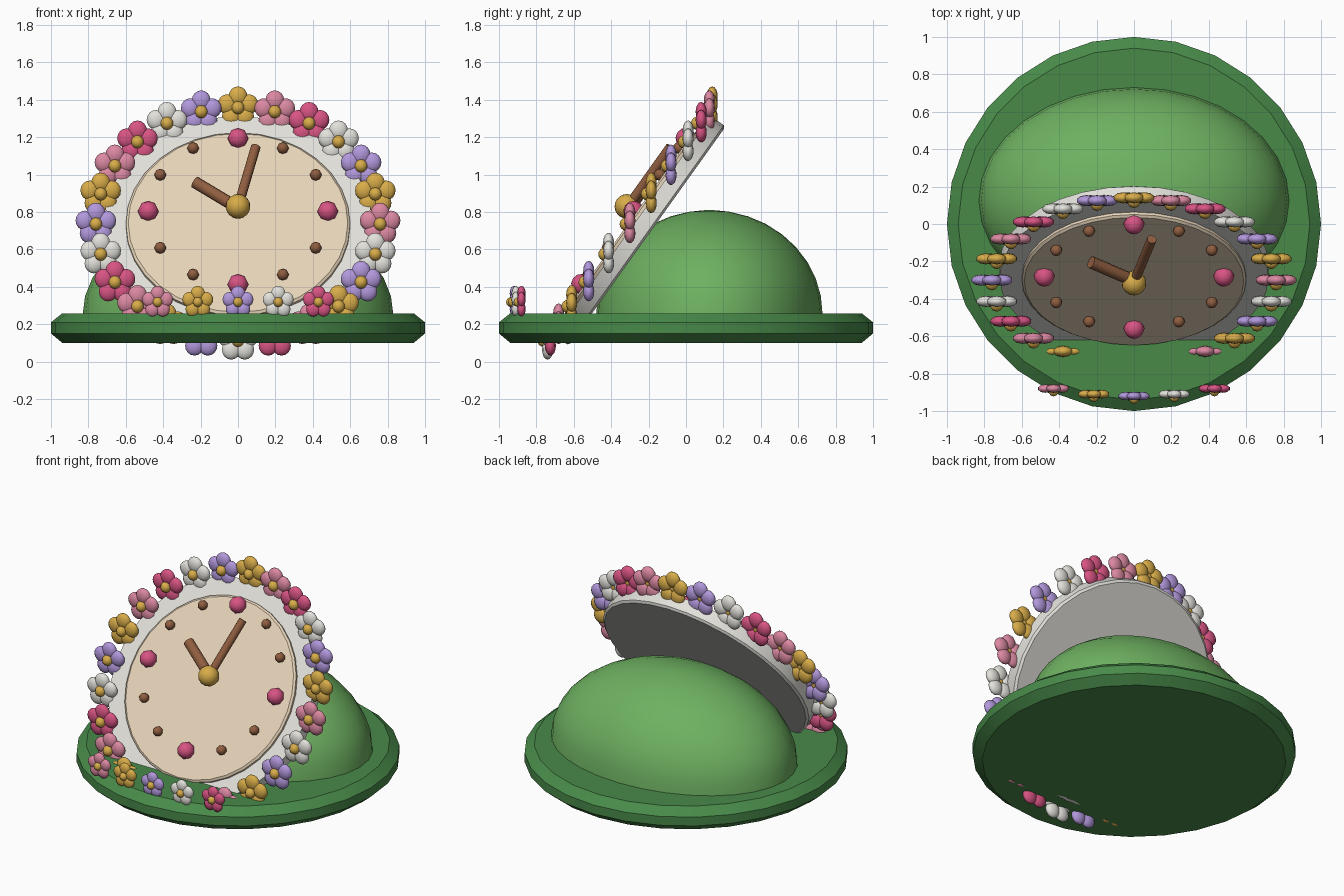
import bpy, bmesh, math
from mathutils import Matrix, Vector

cube = bpy.data.objects.get("Cube")
if cube:
    bpy.data.objects.remove(cube, do_unlink=True)


def material(name, rgb):
    """Flat colour given as 0-255 sRGB, stored as linear."""
    lin = [((c / 255 + 0.055) / 1.055) ** 2.4 for c in rgb] + [1]
    m = bpy.data.materials.new(name)
    m.use_nodes = True
    m.diffuse_color = lin
    m.node_tree.nodes["Principled BSDF"].inputs["Base Color"].default_value = lin
    return m


DARK_GREEN = material("dark green", (72, 138, 73))
LEAF_GREEN = material("leaf green", (110, 177, 97))
CREAM = material("cream", (232, 213, 186))
OFF_WHITE = material("off white", (226, 225, 219))
BROWN = material("brown", (144, 94, 64))
MAGENTA = material("magenta", (216, 84, 132))
PINK = material("pink", (220, 137, 162))
PURPLE = material("lavender", (178, 152, 220))
GOLD = material("gold", (216, 172, 73))
PETAL_COLOURS = [PINK, GOLD, PURPLE, OFF_WHITE, MAGENTA]


def add(name, bm, mats, matrix=Matrix(), angle=35):
    """Turn a bmesh into a smooth shaded object with sharp edges kept."""
    mesh = bpy.data.meshes.new(name)
    bmesh.ops.recalc_face_normals(bm, faces=bm.faces)
    bm.to_mesh(mesh)
    bm.free()
    for m in mats:
        mesh.materials.append(m)
    obj = bpy.data.objects.new(name, mesh)
    bpy.context.collection.objects.link(obj)
    obj.matrix_world = matrix
    bpy.ops.object.select_all(action="DESELECT")
    obj.select_set(True)
    bpy.context.view_layer.objects.active = obj
    bpy.ops.object.shade_smooth_by_angle(angle=math.radians(angle))
    return obj


def lathe(name, profile, sides, mat, matrix=Matrix()):
    """Closed round shape from (radius, height) rings."""
    bm = bmesh.new()
    rings = []
    for r, z in profile:
        rings.append([bm.verts.new((r * math.cos(math.tau * i / sides),
                                    r * math.sin(math.tau * i / sides), z))
                      for i in range(sides)])
    for a, b in zip(rings, rings[1:]):
        for i in range(sides):
            j = (i + 1) % sides
            bm.faces.new((a[i], a[j], b[j], b[i]))
    bm.faces.new(rings[0])
    bm.faces.new(rings[-1])
    return add(name, bm, [mat], matrix, 25)


def ball(name, mat, matrix, radius, segments=8, rings=6):
    bm = bmesh.new()
    bmesh.ops.create_uvsphere(bm, u_segments=segments, v_segments=rings, radius=radius)
    return add(name, bm, [mat], matrix, 60)


def flower_mesh(name, mat):
    """Five flattened petals and a gold centre, facing the front."""
    bm = bmesh.new()
    for k in range(5):
        a = math.tau * k / 5
        pos = Vector((math.sin(a), 0, math.cos(a))) * 0.061
        bmesh.ops.create_uvsphere(bm, u_segments=10, v_segments=8, radius=0.053,
                                  matrix=Matrix.Translation(pos) @ Matrix.Diagonal((1, 0.56, 1, 1)))
    petals = len(bm.faces)
    bmesh.ops.create_uvsphere(bm, u_segments=10, v_segments=8, radius=0.035,
                              matrix=Matrix.Translation((0, -0.02, 0)))
    bm.faces.ensure_lookup_table()
    for f in bm.faces[petals:]:
        f.material_index = 1
    return add(name, bm, [mat, GOLD], angle=60)


# Base tray with chamfered rim
lathe("base", [(0.94, 0.10), (1, 0.15), (1, 0.21), (0.94, 0.258)], 28, DARK_GREEN)

# Half dome mound behind the clock
arc = [math.radians(90 * i / 9) for i in range(9)]
dome = [(math.cos(a), math.sin(a)) for a in arc] + [(0.03, 1)]
lathe("mound", dome, 32, LEAF_GREEN,
      Matrix.Translation((0, 0.125, 0.255)) @ Matrix.Diagonal((0.83, 0.605, 0.555, 1)))

# Tilted clock: local y runs up the dial, local z points out of it
tilt = Matrix.Translation((0, -0.22, 0.68)) @ Matrix.Rotation(0.95, 4, "X")
lathe("clock_body", [(0.705, -0.016), (0.72, -0.004), (0.72, 0.08)], 32, OFF_WHITE, tilt)
lathe("clock_face", [(0.6, 0.07), (0.6, 0.096), (0.587, 0.106)], 32, CREAM, tilt)

# Hour markers
dial = tilt @ Matrix.Translation((0, 0.066, 0))
for h in range(12):
    a = math.tau * h / 12
    quarter = h % 3 == 0
    place = dial @ Matrix.Translation((0.48 * math.sin(a), 0.48 * math.cos(a), 0.12))
    ball("quarter_marker" if quarter else "hour_marker", MAGENTA if quarter else BROWN,
         place, 0.056 if quarter else 0.032)


# Hands and hub
def hand(name, x, y, radius, height):
    tip = Vector((x, y, 0))
    bm = bmesh.new()
    bmesh.ops.create_cone(bm, cap_ends=True, segments=10, radius1=radius,
                          radius2=radius, depth=tip.length)
    turn = tip.to_track_quat("Z", "Y").to_matrix().to_4x4()
    add(name, bm, [BROWN], dial @ Matrix.Translation(tip / 2 + Vector((0, 0, height))) @ turn, 50)


hand("hour_hand", -0.23, 0.17, 0.033, 0.15)
hand("minute_hand", 0.095, 0.395, 0.026, 0.16)
ball("hub", GOLD, dial @ Matrix.Translation((0, 0, 0.165)), 0.066, 14, 10)

# Flower wreath around the dial, all flowers upright
prototypes = []
for i in range(24):
    a = math.tau * i / 24
    spot = (0.76 * math.cos(a), -0.30 + 0.44 * math.sin(a), 0.735 + 0.622 * math.sin(a))
    if i < 5:
        flower = flower_mesh("wreath_flower", PETAL_COLOURS[i])
        prototypes.append(flower.data)
    else:
        flower = bpy.data.objects.new("wreath_flower", prototypes[i % 5])
        bpy.context.collection.objects.link(flower)
    flower.location = spot

# Row of smaller flowers along the front of the base
for i in range(5):
    flower = bpy.data.objects.new("front_flower", prototypes[i])
    bpy.context.collection.objects.link(flower)
    k = i - 2
    flower.location = (0.215 * k, -0.92 + 0.01 * k * k, 0.318)
    flower.scale = (0.76, 0.76, 0.76)
